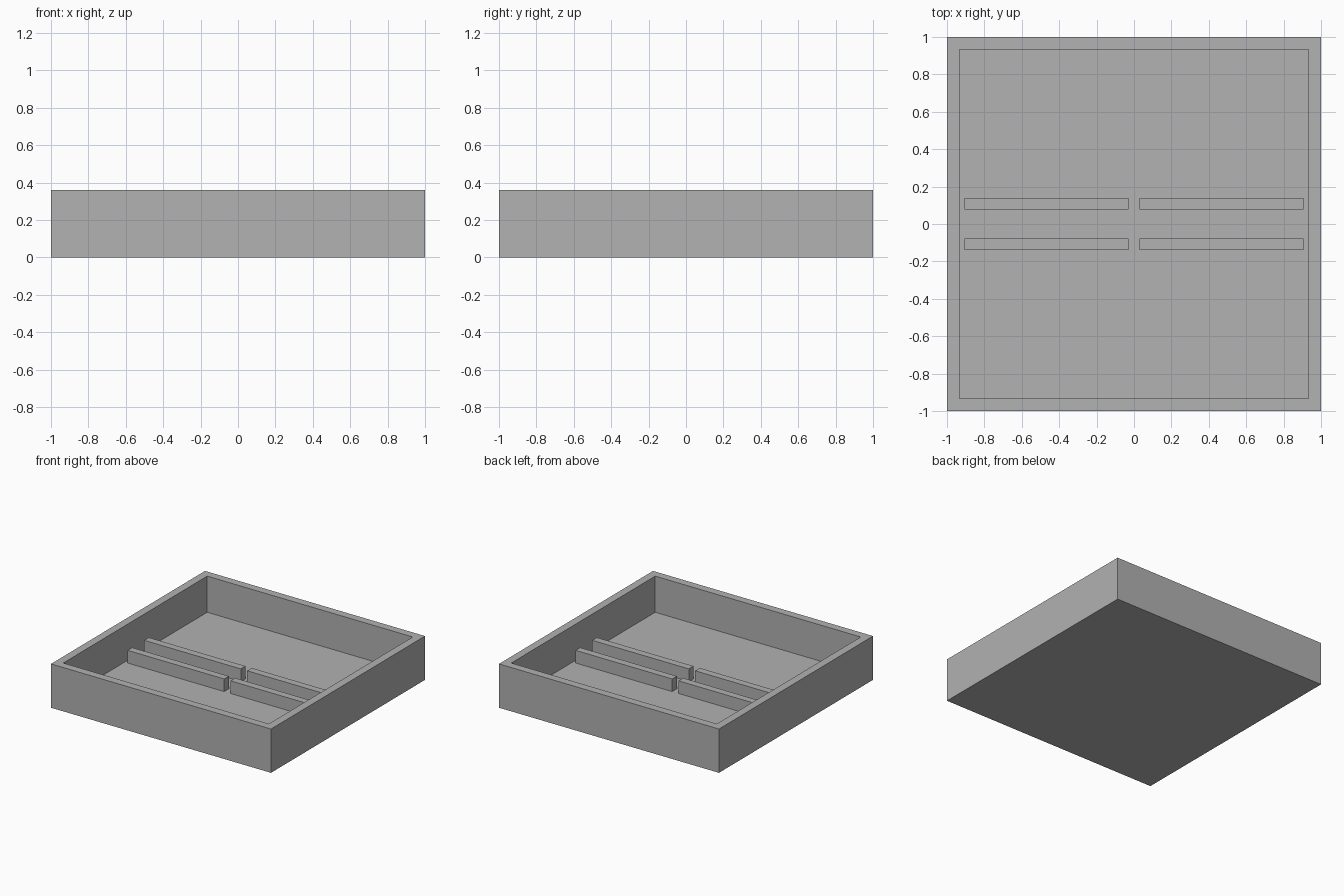
import bpy
import bmesh

cube = bpy.data.objects.get("Cube")
if cube:
    bpy.data.objects.remove(cube, do_unlink=True)

HEIGHT = 0.36
FLOOR = 0.063
WALL = 0.093
INNER = 1 - WALL
RAIL_TOP = 0.167

grey = bpy.data.materials.new("plain grey")
grey.use_nodes = True
colour = (0.445, 0.445, 0.445, 1)
grey.diffuse_color = colour
grey.node_tree.nodes["Principled BSDF"].inputs["Base Color"].default_value = colour


def new_box(low, high):
    """Box bmesh spanning two opposite corners."""
    bm = bmesh.new()
    bmesh.ops.create_cube(bm, size=1)
    for v in bm.verts:
        v.co = [h if c > 0 else l for c, l, h in zip(v.co, low, high)]
    return bm


def finish(bm, name):
    mesh = bpy.data.meshes.new(name)
    bm.to_mesh(mesh)
    bm.free()
    mesh.materials.append(grey)
    obj = bpy.data.objects.new(name, mesh)
    bpy.context.collection.objects.link(obj)
    return obj


# Square tray: inset the top face, then sink it to the floor
bm = new_box((-1, -1, 0), (1, 1, HEIGHT))
bm.normal_update()
top = max(bm.faces, key=lambda f: f.calc_center_median().z)
bmesh.ops.inset_region(bm, faces=[top], thickness=WALL)
sunk = bmesh.ops.extrude_face_region(bm, geom=[top])
bmesh.ops.translate(bm, vec=(0, 0, FLOOR - HEIGHT),
                    verts=[g for g in sunk["geom"] if isinstance(g, bmesh.types.BMVert)])
if top.is_valid:
    bmesh.ops.delete(bm, geom=[top], context='FACES_ONLY')
bmesh.ops.recalc_face_normals(bm, faces=bm.faces)
finish(bm, "tray")

# Four divider rails, mirrored to each side and front to back
rails = finish(new_box((0.029, 0.078, FLOOR), (INNER, 0.138, RAIL_TOP)), "divider_rails")
mirror = rails.modifiers.new("mirror", 'MIRROR')
mirror.use_axis = (True, True, False)
mirror.use_mirror_merge = False
